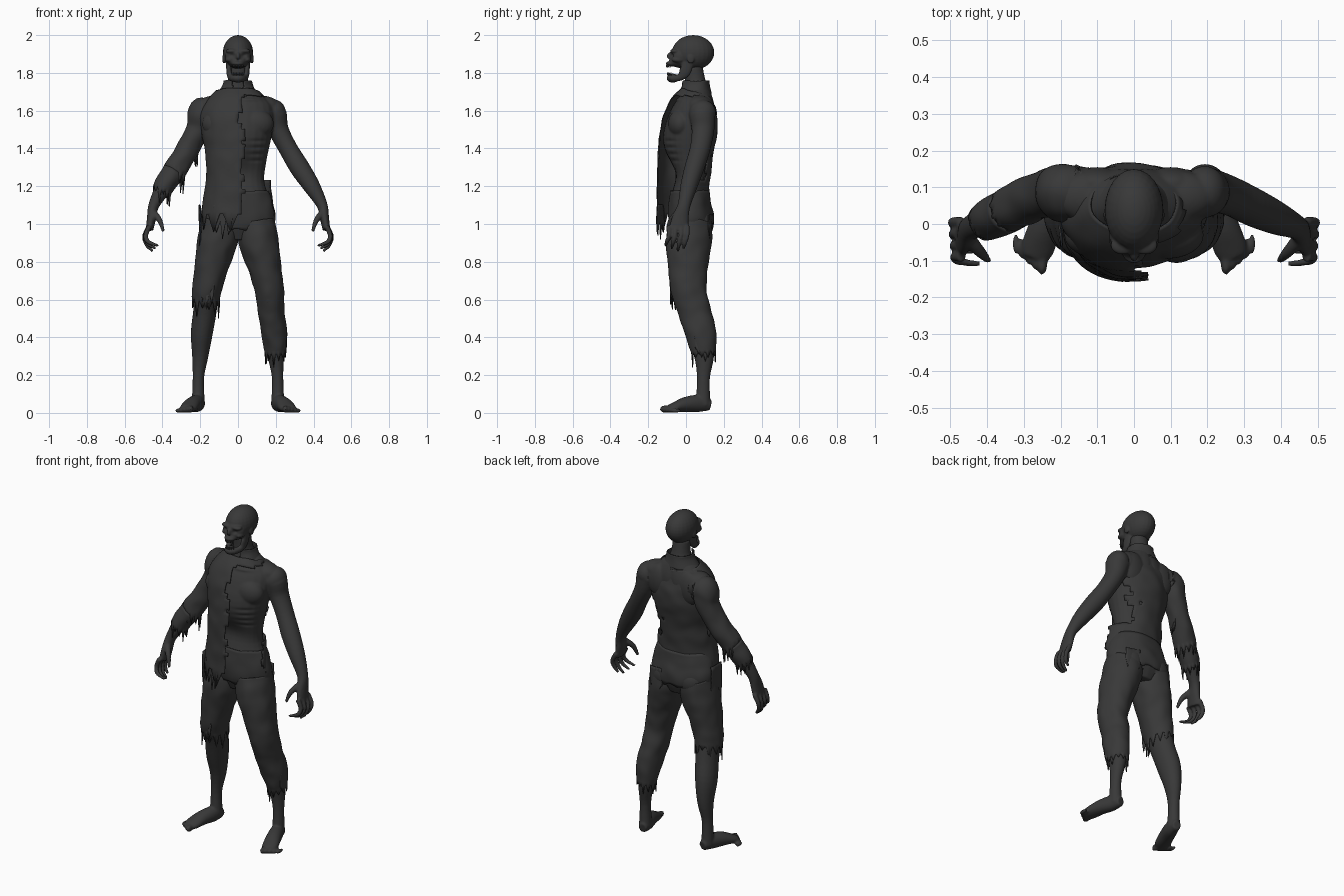
import bpy, bmesh, math, random
from mathutils import Vector, noise

random.seed(7)
if "Cube" in bpy.data.objects:
    bpy.data.objects.remove(bpy.data.objects["Cube"])

# One charcoal colour for flesh and rags
charcoal = bpy.data.materials.new("charcoal")
charcoal.use_nodes = True
shade = (.04, .04, .04, 1)
charcoal.diffuse_color = shade
charcoal.node_tree.nodes["Principled BSDF"].inputs["Base Color"].default_value = shade


def finish(name, bm, thickness=0):
    mesh = bpy.data.meshes.new(name)
    bm.to_mesh(mesh)
    bm.free()
    mesh.materials.append(charcoal)
    obj = bpy.data.objects.new(name, mesh)
    bpy.context.collection.objects.link(obj)
    mesh.shade_smooth()
    if thickness:
        solid = obj.modifiers.new("cloth thickness", "SOLIDIFY")
        solid.thickness = thickness
    return obj


def spline(path, steps):
    """Smooth a path of (x, y, z, half width, half depth) stations."""
    rows = [Vector(p) for p in path]
    rows = [rows[0]] + rows + [rows[-1]]
    out = []
    for a, b, c, d in zip(rows, rows[1:], rows[2:], rows[3:]):
        for i in range(steps):
            t = i / steps
            out.append(b + (c - a) * t / 2 + (a - b * 2.5 + c * 2 - d / 2) * t * t
                       + ((b - c) * 3 + d - a) * t ** 3 / 2)
    return out + [rows[-1]]


def rings(bm, path, side=1, steps=4, sides=24, swell=0, low=-9, high=9):
    """Sweep elliptical rings along a path, returning the rows of vertices."""
    stations = spline(path, steps)
    rows = []
    for i, s in enumerate(stations):
        if not low <= s[2] <= high:
            continue
        ahead = stations[min(i + 1, len(stations) - 1)]
        behind = stations[max(i - 1, 0)]
        along = Vector(ahead[:3]) - Vector(behind[:3])
        along.normalize()
        u = Vector((1, 0, 0)) - along * along.x
        u.normalize()
        v = along.cross(u)
        row = []
        for k in range(sides):
            angle = math.tau * k / sides
            p = Vector(s[:3]) + u * math.cos(angle) * (s[3] + swell) + v * math.sin(angle) * (s[4] + swell)
            p.x *= side
            row.append(bm.verts.new(p))
        rows.append(row)
    for r, q in zip(rows, rows[1:]):
        for k in range(sides):
            j = (k + 1) % sides
            bm.faces.new((r[k], r[j], q[j], q[k]))
    return rows


def limb(bm, path, side=1, **options):
    rows = rings(bm, path, side, **options)
    bm.faces.new(rows[0])
    bm.faces.new(rows[-1])


def blob(bm, centre, size):
    made = bmesh.ops.create_uvsphere(bm, u_segments=24, v_segments=16, radius=1)["verts"]
    for v in made:
        v.co = Vector([c + a * b for c, a, b in zip(centre, v.co, size)])


def fuse(name, bm, voxel, rounds):
    """Blend overlapping solids into one smooth skin."""
    bmesh.ops.recalc_face_normals(bm, faces=bm.faces)
    obj = finish(name, bm)
    remesh = obj.modifiers.new("blend", "REMESH")
    remesh.mode = "VOXEL"
    remesh.voxel_size = voxel
    remesh.use_smooth_shade = True
    soften = obj.modifiers.new("soften", "SMOOTH")
    soften.iterations = rounds
    graph = bpy.context.evaluated_depsgraph_get()
    mesh = bpy.data.meshes.new_from_object(obj.evaluated_get(graph))
    obj.modifiers.clear()
    obj.data = mesh
    if not mesh.materials:
        mesh.materials.append(charcoal)
    return obj


def press(obj, centre, size, push):
    """Push the skin near a point, mirrored on both sides."""
    for v in obj.data.vertices:
        p = Vector((abs(v.co.x), v.co.y, v.co.z)) - Vector(centre)
        fall = math.exp(-sum((a / b) ** 2 for a, b in zip(p, size)))
        v.co.y += push * fall


def rag(name, path, low, high, torn, side=1, swell=.008, bare=None):
    """Cloth tube around a limb with creases and a ragged hem."""
    bm = bmesh.new()
    rows = rings(bm, path, side, steps=8, sides=60, swell=swell, low=low, high=high)
    hem = min(rows[0], rows[-1], key=lambda row: sum(v.co.z for v in row))
    for v in bm.verts:
        v.co += noise.noise_vector(v.co * 14) * .006
    # Pointed tatters, five vertices each
    for k, v in enumerate(hem):
        if k % 5 == 0:
            length = torn * random.uniform(.2, 1)
        v.co.z -= length * (1 - abs(k % 5 - 2) / 2)
    if bare:
        gone = [f for f in bm.faces if bare(f.calc_center_median())]
        bmesh.ops.delete(bm, geom=gone, context="FACES")
    bmesh.ops.recalc_face_normals(bm, faces=bm.faces)
    return finish(name, bm, .005)


def strip(name, left, right, drop, columns=8):
    """Hanging shred of cloth that splits into points."""
    bm = bmesh.new()
    a, b = Vector(left), Vector(right)
    grid = []
    for i in range(columns + 1):
        top = a.lerp(b, i / columns)
        length = drop * (random.uniform(.7, 1) if i % 2 else random.uniform(.35, .6))
        column = []
        for j in range(7):
            p = top - Vector((0, 0, length * j / 6))
            column.append(bm.verts.new(p + noise.noise_vector(p * 12) * .008))
        grid.append(column)
    for c, d in zip(grid, grid[1:]):
        for j in range(6):
            bm.faces.new((c[j], c[j + 1], d[j + 1], d[j]))
    return finish(name, bm, .005)


# Body profiles: centre, half width, half depth
torso = [(0, .03, .915, .1, .08), (0, .03, 1, .185, .11), (0, .02, 1.1, .18, .105),
         (0, .02, 1.22, .14, .095), (0, .015, 1.33, .15, .115), (0, .015, 1.45, .175, .137),
         (0, .03, 1.55, .19, .125), (0, .05, 1.63, .18, .105), (0, .055, 1.69, .12, .08),
         (0, .05, 1.74, .06, .058), (0, .04, 1.83, .05, .048)]
arm = [(.13, .08, 1.59, .065, .06), (.185, .085, 1.585, .071, .07), (.213, .09, 1.5, .055, .06),
       (.265, .075, 1.4, .05, .054), (.325, .045, 1.3, .053, .052), (.39, .015, 1.2, .045, .045),
       (.445, -.01, 1.1, .029, .034), (.458, -.03, 1.03, .024, .045), (.468, -.04, .97, .02, .05)]
leg = [(.09, .025, 1.01, .095, .1), (.11, .015, .9, .095, .11), (.14, .01, .78, .08, .095),
       (.165, .015, .65, .067, .083), (.175, .045, .54, .062, .075), (.192, .077, .42, .058, .072),
       (.2, .096, .3, .043, .053), (.21, .092, .18, .03, .034), (.21, .09, .04, .036, .04)]
foot = [(.203, .13, .04, .024, .028), (.215, .07, .05, .038, .045), (.24, 0, .045, .043, .04),
        (.26, -.06, .03, .046, .027), (.268, -.09, .022, .038, .02)]
# Loose shirt hanging forward of the belly
drape = [(0, .055, 1.7, .12, .085), (0, .03, 1.6, .195, .133), (0, .013, 1.48, .192, .152),
         (0, -.005, 1.35, .17, .145), (0, -.015, 1.2, .175, .14), (0, -.018, 1.05, .196, .14)]

skin = bmesh.new()
limb(skin, torso)
for side in (-1, 1):
    for path in (arm, leg, foot):
        limb(skin, path, side)
    # Curled bony fingers, each opening further from the thumb
    for i in range(4):
        y = -.09 + .032 * i
        reach = .015 * abs(i - 2)
        finger = [(.468, y, .99, .014, .014), (.488 + .002 * i, y, .94, .013, .012),
                  (.475 + .004 * i, y - .012, .89 + reach / 2, .012, .011),
                  (.42 + .015 * i, y - .018, .855 + reach, .007, .007)]
        limb(skin, finger, side, sides=12)
    thumb = [(.45, -.04, 1.06, .02, .02), (.415, -.08, 1.02, .015, .015), (.395, -.1, .96, .008, .008)]
    limb(skin, thumb, side, sides=12)
    # Toes step back from the big toe outward
    for i in range(5):
        x = .25 + .018 * i
        size = .02 - .002 * i
        blob(skin, (side * x, -.11 + .014 * i, size), (size * .7, .029, size))
    # Sloping shoulder, chest, kneecap and seat masses
    blob(skin, (side * .12, .075, 1.625), (.1, .07, .055))
    blob(skin, (side * .193, .088, 1.59), (.06, .07, .068))
    blob(skin, (side * .09, -.03, 1.53), (.1, .065, .08))
    blob(skin, (side * .168, -.035, .62), (.045, .035, .06))
    blob(skin, (side * .085, .07, 1.0), (.085, .07, .085))
    blob(skin, (side * .1, .11, 1.58), (.08, .045, .1))
body = fuse("body", skin, .006, 4)

# Sunken belly, ribs, collar bones and spine
press(body, (0, -.09, 1.28), (.12, .08, .08), .03)
for i in range(4):
    press(body, (.11, -.09, 1.44 - .035 * i), (.05, .07, .009), .006)
press(body, (.07, -.05, 1.66), (.07, .06, .01), -.01)
press(body, (0, .15, 1.45), (.015, .05, .2), -.01)

# Skull-like head
head = bmesh.new()
blob(head, (0, .038, 1.908), (.08, .112, .092))
blob(head, (0, -.032, 1.886), (.068, .056, .06))
blob(head, (0, -.045, 1.858), (.048, .05, .027))
blob(head, (0, -.07, 1.85), (.035, .037, .016))
blob(head, (0, -.08, 1.886), (.013, .022, .024))
for side in (-1, 1):
    blob(head, (side * .03, -.058, 1.915), (.034, .026, .014))
    blob(head, (side * .048, -.04, 1.87), (.02, .036, .016))
    blob(head, (side * .075, .025, 1.875), (.008, .02, .026))
    ramus = [(.05, .01, 1.87, .013, .032), (.048, -.005, 1.81, .014, .032),
             (.04, -.03, 1.778, .015, .02), (.02, -.075, 1.77, .018, .018)]
    limb(head, ramus, side, sides=12)
blob(head, (0, -.07, 1.772), (.036, .032, .024))
skull = fuse("head", head, .004, 5)
press(skull, (.031, -.085, 1.892), (.015, .04, .012), .013)
press(skull, (0, -.1, 1.868), (.008, .03, .008), .01)
press(skull, (.05, -.06, 1.84), (.015, .05, .015), .008)

# Teeth in both jaws
teeth = bmesh.new()
for i in range(-3, 4):
    x = .008 * i
    y = -.102 + x * x * 30
    blob(teeth, (x, y, 1.838), (.004, .004, .01))
    blob(teeth, (x, y + .005, 1.794), (.004, .004, .009))
finish("teeth", teeth)

# Torn clothes
rag("trouser_seat", torso, .97, 1.19, .02)
rag("right_trouser_leg", leg, .6, 1.02, .1, side=-1, swell=.01)
rag("left_trouser_leg", leg, .31, 1.02, .08, swell=.01)
rag("right_sleeve", arm, 1.27, 1.7, .1, side=-1, swell=.01)
rag("right_cuff", arm, 1.17, 1.28, .08, side=-1, swell=.01)


def open_chest(p):
    """Bare left chest above the waist, open left front below it."""
    edge = .02 + .035 * noise.noise(p * 18)
    back = .09 if p.z > 1.23 else -.04
    return p.x > edge and p.y < back + edge and p.z < 1.68


rag("shirt", drape, 1.04, 1.72, .14, swell=0, bare=open_chest)
collar = [(0, .05, 1.785, .068, .066), (0, .05, 1.74, .074, .07), (0, .05, 1.69, .105, .08)]
rag("collar", collar, 1.6, 1.765, .03, swell=.006, bare=lambda p: p.y < 0 and abs(p.x) < .03)

# Hanging shreds
strip("front_shreds", (-.13, -.12, 1.1), (-.03, -.155, 1.1), .19, columns=6)
strip("right_hip_shreds", (-.195, -.06, 1.1), (-.2, .05, 1.1), .25, columns=6)
strip("back_left_shreds", (.07, .135, 1.05), (.16, .115, 1.05), .17)
strip("right_knee_shreds", (-.2, -.065, .75), (-.13, -.085, .74), .2, columns=6)
strip("left_shin_shreds", (.256, .05, .43), (.245, .12, .43), .17, columns=4)
strip("sleeve_shreds", (-.225, .05, 1.42), (-.21, .1, 1.4), .14, columns=4)
strip("cuff_shreds", (-.425, .03, 1.23), (-.38, .06, 1.24), .1, columns=4)
